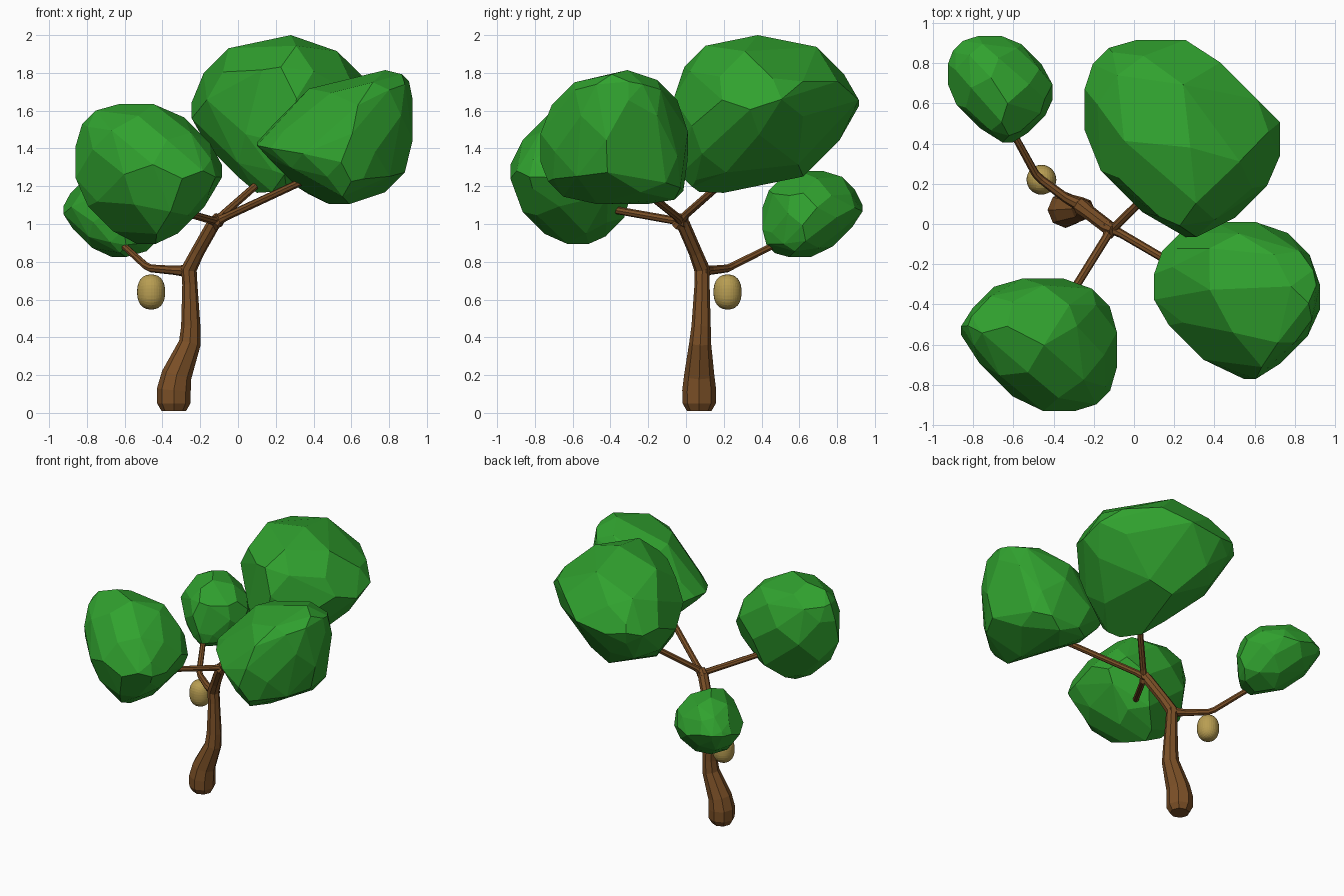
import bpy, bmesh
from itertools import product, combinations
from math import radians
from mathutils import Vector

if "Cube" in bpy.data.objects:
    bpy.data.objects.remove(bpy.data.objects["Cube"])


def material(name, color):
    m = bpy.data.materials.new(name)
    m.diffuse_color = (*color, 1)
    m.use_nodes = True
    m.node_tree.nodes["Principled BSDF"].inputs["Base Color"].default_value = m.diffuse_color
    return m


bark = material("bark", (0.2, 0.08, 0.02))
leaf = material("leaf", (0.03, 0.36, 0.028))
husk = material("husk", (0.48, 0.34, 0.085))


def to_mesh(ob):
    bpy.ops.object.select_all(action='DESELECT')
    ob.select_set(True)
    bpy.context.view_layer.objects.active = ob
    bpy.ops.object.convert(target='MESH')


def limb(name, points):
    """Eight-sided flat-shaded tube through (x, y, z, radius) points."""
    cu = bpy.data.curves.new(name, 'CURVE')
    cu.dimensions = '3D'
    cu.bevel_depth = 1
    cu.bevel_resolution = 2
    cu.use_fill_caps = True
    sp = cu.splines.new('POLY')
    sp.points.add(len(points) - 1)
    for p, (x, y, z, r) in zip(sp.points, points):
        p.co = (x, y, z, 1)
        p.radius = r
    sp.use_smooth = False
    ob = bpy.data.objects.new(name, cu)
    bpy.context.collection.objects.link(ob)
    cu.materials.append(bark)
    to_mesh(ob)


def foliage(name, slabs, tips):
    """Faceted clump: carve a block by direction -> (min, max), then chip its corners."""
    reach = {}
    for d, (lo, hi) in slabs.items():
        reach[d] = hi
        reach[tuple(-c for c in d)] = -lo
    mid = Vector([sum(slabs[d]) / 2 for d in ((1, 0, 0), (0, 1, 0), (0, 0, 1))])
    # corner cuts follow from the neighbouring side and edge cuts, as on an ellipsoid
    for s in product((-1, 1), repeat=3):
        sq = 0
        for n, sign in ((2, 1), (1, -1)):
            for axes in combinations(range(3), n):
                d = tuple(s[i] if i in axes else 0 for i in range(3))
                sq += sign * (reach[d] - mid.dot(d)) ** 2
        reach[s] = mid.dot(s) + max(sq, 0.05) ** 0.5
    bm = bmesh.new()
    bmesh.ops.create_cube(bm, size=4)
    bmesh.ops.translate(bm, verts=bm.verts, vec=mid)
    for d, h in reach.items():
        n = Vector(d)
        cut = bmesh.ops.bisect_plane(bm, geom=bm.verts[:] + bm.edges[:] + bm.faces[:],
                                     plane_co=n * (h / n.length_squared), plane_no=n,
                                     clear_outer=True)
        rim = [e for e in cut['geom_cut'] if isinstance(e, bmesh.types.BMEdge) and e.is_boundary]
        if rim:
            bmesh.ops.edgeloop_fill(bm, edges=rim)
    bmesh.ops.recalc_face_normals(bm, faces=bm.faces)
    # keep two points of every face, or the given tip of a top or bottom, and wrap a hull
    points = [Vector(t) for t in tips]
    for f in bm.faces:
        f.normal_update()
        if any(abs(f.normal.z) > 0.99 and abs(t[2] - f.verts[0].co.z) < 0.01 for t in tips):
            continue
        c = f.calc_center_median()
        a, b = max(combinations([v.co for v in f.verts], 2), key=lambda p: (p[0] - p[1]).length)
        points += [c.lerp(a, 0.5), c.lerp(b, 0.5)]
    bm.clear()
    for p in points:
        bm.verts.new(p)
    bmesh.ops.remove_doubles(bm, verts=bm.verts, dist=0.02)
    bmesh.ops.convex_hull(bm, input=bm.verts)
    bmesh.ops.delete(bm, geom=[v for v in bm.verts if not v.link_faces], context='VERTS')
    bmesh.ops.dissolve_limit(bm, angle_limit=radians(7), verts=bm.verts, edges=bm.edges)
    bmesh.ops.recalc_face_normals(bm, faces=bm.faces)
    me = bpy.data.meshes.new(name)
    bm.to_mesh(me)
    bm.free()
    me.materials.append(leaf)
    bpy.context.collection.objects.link(bpy.data.objects.new(name, me))


# trunk and branches
limb("trunk", [(-.34, .07, .01, .065), (-.34, .07, .05, .088), (-.34, .07, .12, .09),
               (-.325, .07, .2, .08), (-.255, .075, .37, .058), (-.25, .08, .46, .051),
               (-.255, .085, .68, .04), (-.26, .085, .76, .042), (-.215, .05, .85, .036),
               (-.13, -.015, 1.0, .036), (-.1, -.03, 1.04, .028)])
limb("back_branch", [(-.13, -.05, .99, .03), (-.08, 0, 1.05, .021), (.17, .25, 1.27, .02)])
limb("right_branch", [(-.14, -.01, 1.0, .03), (-.06, -.05, 1.04, .021), (.35, -.29, 1.23, .02)])
limb("front_branch", [(-.1, 0, 1.01, .03), (-.14, -.07, 1.02, .021), (-.42, -.52, 1.1, .02)])
limb("low_branch", [(-.24, .08, .75, .036), (-.34, .13, .755, .024), (-.46, .22, .765, .021),
                    (-.49, .25, .78, .02), (-.6, .45, .88, .018), (-.67, .6, .96, .016)])

# leaf clumps, by extent along the axes and their diagonals, with pointed tips
DIRS = [(1, 0, 0), (0, 1, 0), (0, 0, 1), (1, 1, 0), (1, -1, 0),
        (1, 0, 1), (1, 0, -1), (0, 1, 1), (0, 1, -1)]
CLUMPS = {
    "back_foliage": [(-.245, .726), (-.065, .915), (1.165, 2), (.1, 1.32), (-1, .47),
                     (1.25, 2.44), (-1.98, -.84), (1.23, 2.63), (-1.84, -.63)],
    "right_foliage": [(.1, .925), (-.77, .01), (1.105, 1.812), (-.33, .72), (.275, 1.42),
                      (1.51, 2.66), (-1.34, -.39), (.495, 1.61), (-2.34, -1.19)],
    "front_foliage": [(-.86, -.085), (-.93, -.27), (.895, 1.635), (-1.46, -.53), (-.385, .71),
                      (.3, 1.28), (-2.355, -1.27), (.2, 1.2), (-2.31, -1.36)],
    "low_foliage": [(-.925, -.405), (.405, .935), (.825, 1.28), (-.29, .335), (-1.76, -.98),
                    (.1, .72), (-2.05, -1.34), (1.315, 2.075), (-.74, -.105)],
}
TIPS = {
    "back_foliage": [(.28, .38, 2), (.1, .2, 1.165), (.18, .07, 1.17)],
    "right_foliage": [(.78, -.31, 1.815)],
}
for name, extents in CLUMPS.items():
    foliage(name, dict(zip(DIRS, extents)), TIPS.get(name, []))

# hanging fruit: a ball with squared-off profile
bpy.ops.mesh.primitive_cube_add(size=1, location=(-.46, .22, .64))
fruit = bpy.context.object
fruit.name = "fruit"
fruit.modifiers.new("round", 'SUBSURF').levels = 3
to_mesh(fruit)
for v in fruit.data.vertices:
    u = v.co.normalized()
    v.co = u * (u.xy.length ** 2.6 + abs(u.z) ** 2.6) ** (-1 / 2.6)
    v.co.xy *= 1 - 0.08 * v.co.z ** 2
fruit.data.update()
fruit.scale = (.074, .074, .092)
fruit.data.materials.append(husk)
